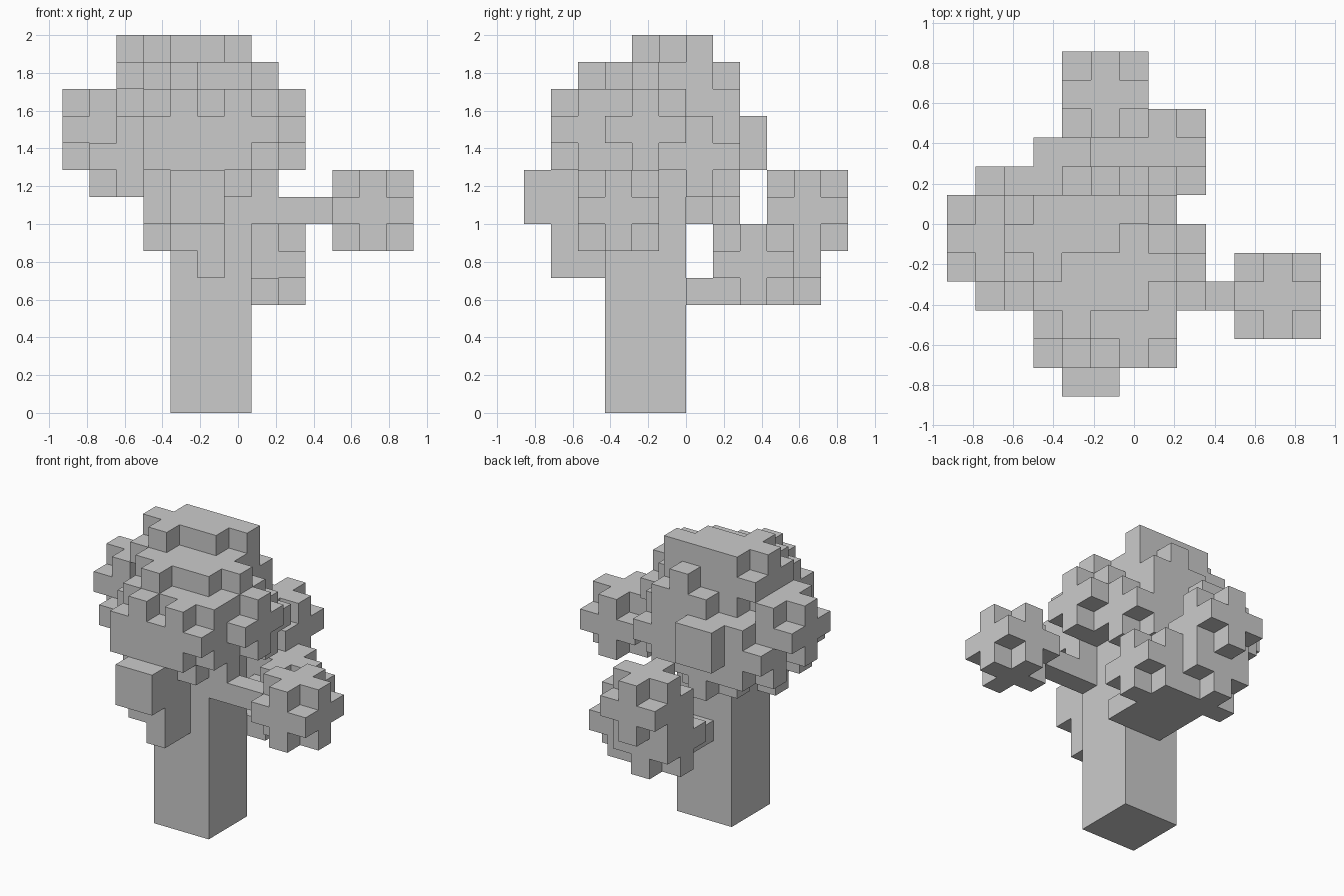
import bpy, bmesh
from itertools import product

if "Cube" in bpy.data.objects:
    bpy.data.objects.remove(bpy.data.objects["Cube"])

V = 1 / 7                          # edge of one block
OX, OY = -6.5 * V, -6 * V          # grid origin


def box(a, b):
    return set(product(*(range(a[n], b[n]) for n in range(3))))


def tuft(i, j, k):
    """3x3x3 block cluster with its eight corners removed"""
    return {(i + a, j + b, k + c) for a, b, c in product(range(3), repeat=3)
            if not (a != 1 and b != 1 and c != 1)}


# trunk and branches
trunk = box((4, 3, 0), (7, 6, 9))
branches = (box((7, 3, 7), (10, 4, 8))
            | box((5, 6, 4), (8, 8, 5)))

# crown: overlapping tufts around a filled core
crown = set()
for p in [(0, 4, 9), (1, 3, 8), (1, 5, 8), (2, 4, 11), (3, 2, 10), (5, 3, 10),
          (3, 1, 9), (5, 1, 9), (3, 1, 8), (5, 2, 8), (6, 3, 9), (4, 5, 10),
          (5, 5, 8), (3, 5, 7), (3, 2, 6)]:
    crown |= tuft(*p)
crown |= box((3, 3, 9), (8, 6, 12))
crown |= box((3, 5, 9), (7, 7, 13))
crown |= box((3, 8, 9), (5, 9, 11)) | box((3, 7, 9), (6, 8, 11))
crown |= box((4, 5, 13), (6, 7, 14)) | {(6, 6, 13)}

# front tuft, partly cut off
front_tuft = (box((4, 0, 7), (6, 3, 9)) | box((4, 1, 6), (6, 3, 7))
              | box((5, 1, 5), (6, 3, 6)))

# outlying tufts at the right and back
right_tuft = tuft(10, 2, 6)
back_tufts = tuft(6, 7, 4) | tuft(4, 8, 4) | tuft(4, 9, 6)

parts = {"trunk": trunk, "branches": branches, "crown": crown,
         "front_tuft": front_tuft, "right_tuft": right_tuft,
         "back_tufts": back_tufts}
solid = set().union(*parts.values())


def build(name, cells):
    """Skin the visible block faces of one part"""
    bm = bmesh.new()
    for c in cells:
        for ax, s in product(range(3), (0, 1)):
            n = list(c)
            n[ax] += 2 * s - 1
            if tuple(n) in solid:
                continue
            u, w = (ax + 1) % 3, (ax + 2) % 3
            ring = [(0, 0), (1, 0), (1, 1), (0, 1)]
            vs = []
            for a, b in (ring if s else ring[::-1]):
                q = list(c)
                q[ax] += s
                q[u] += a
                q[w] += b
                vs.append(bm.verts.new((OX + q[0] * V, OY + q[1] * V, q[2] * V)))
            bm.faces.new(vs)
    bmesh.ops.remove_doubles(bm, verts=bm.verts, dist=1e-4)
    me = bpy.data.meshes.new(name)
    bm.to_mesh(me)
    bm.free()
    bpy.context.collection.objects.link(bpy.data.objects.new(name, me))


done = set()
for name, cells in parts.items():
    build(name, cells - done)
    done |= cells
